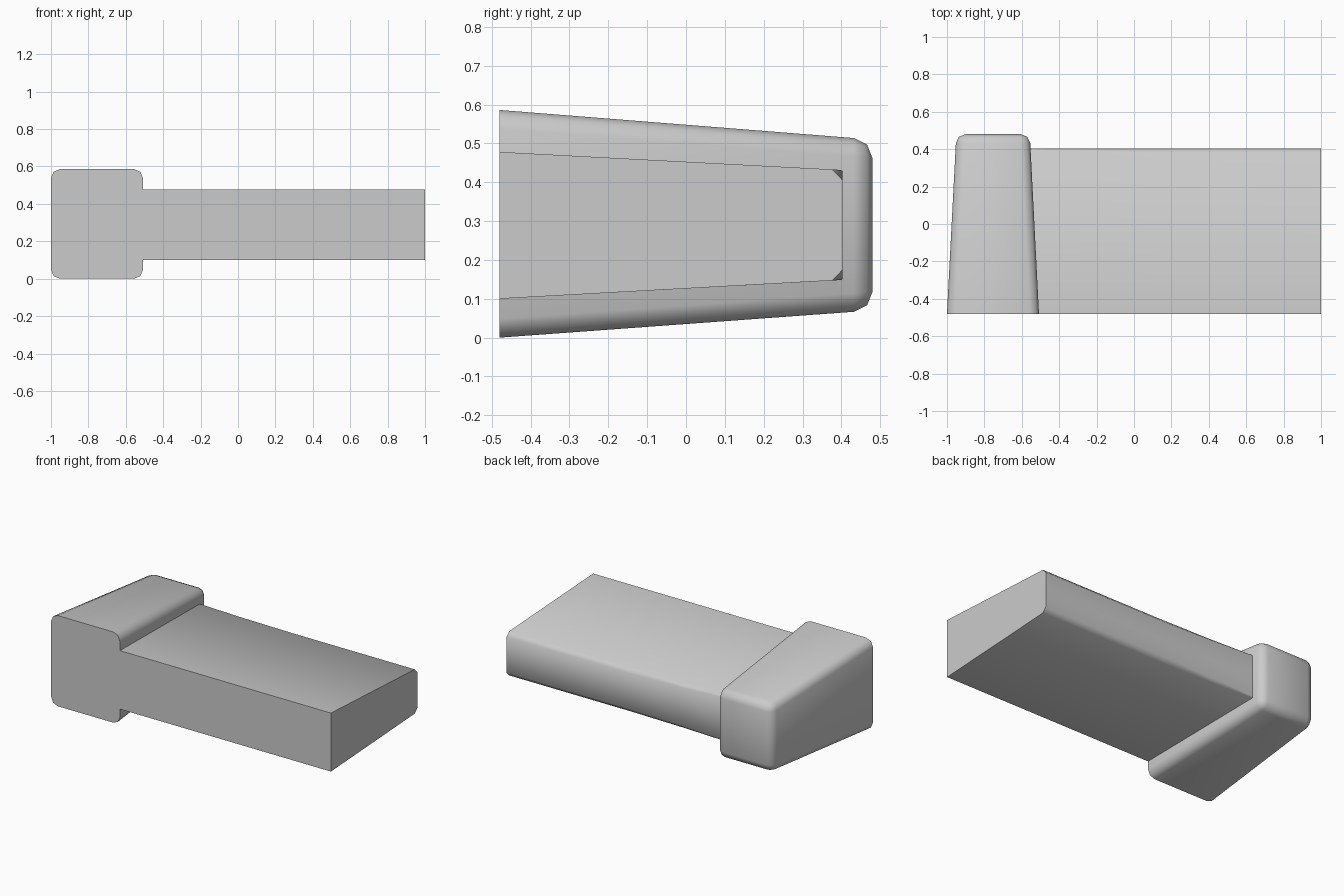
import bpy, bmesh
from math import radians

if "Cube" in bpy.data.objects:
    bpy.data.objects.remove(bpy.data.objects["Cube"])

FRONT, BACK = -0.48, 0.48


def loft(name, sections):
    """Join equal-length closed rings of points and cap both ends."""
    bm = bmesh.new()
    rings = [[bm.verts.new(p) for p in ring] for ring in sections]
    n = len(rings[0])
    for a, b in zip(rings, rings[1:]):
        for i in range(n):
            j = (i + 1) % n
            bm.faces.new((a[i], a[j], b[j], b[i]))
    bm.faces.new(rings[0])
    bm.faces.new(rings[-1])
    bmesh.ops.recalc_face_normals(bm, faces=bm.faces)
    return name, bm


def finish(name, bm):
    mesh = bpy.data.meshes.new(name)
    bm.to_mesh(mesh)
    bm.free()
    obj = bpy.data.objects.new(name, mesh)
    bpy.context.collection.objects.link(obj)
    bpy.ops.object.select_all(action='DESELECT')
    obj.select_set(True)
    bpy.context.view_layer.objects.active = obj
    bpy.ops.object.shade_smooth_by_angle(angle=radians(60))
    return obj


def rectangle(y, x0, x1, z0, z1):
    return [(x0, y, z0), (x1, y, z0), (x1, y, z1), (x0, y, z1)]


# Head: block tapering to the back, rounded everywhere but the flat front
name, bm = loft("head", [rectangle(FRONT, -1.0, -0.508, 0.0, 0.586),
                         rectangle(BACK, -0.95, -0.557, 0.07, 0.51)])
edges = [e for e in bm.edges if max(v.co.y for v in e.verts) > 0]
bmesh.ops.bevel(bm, geom=edges, offset=0.048, segments=2, profile=0.5,
                affect='EDGES')
finish(name, bm)


# Shank: tapered bar whose back corners soften away from the head
def shank_section(x, c):
    y1, z0, z1 = 0.403, 0.1485, 0.4315
    s = 0.053 * c
    return [(x, FRONT, 0.10), (x, y1 - c, z0 - s), (x, y1, z0 + c),
            (x, y1, z1 - c), (x, y1 - c, z1 + s), (x, FRONT, 0.478)]


finish(*loft("shank", [shank_section(x, c) for x, c in
                       ((-0.58, 0.002), (-0.25, 0.018), (0.13, 0.026), (1.0, 0.026))]))
